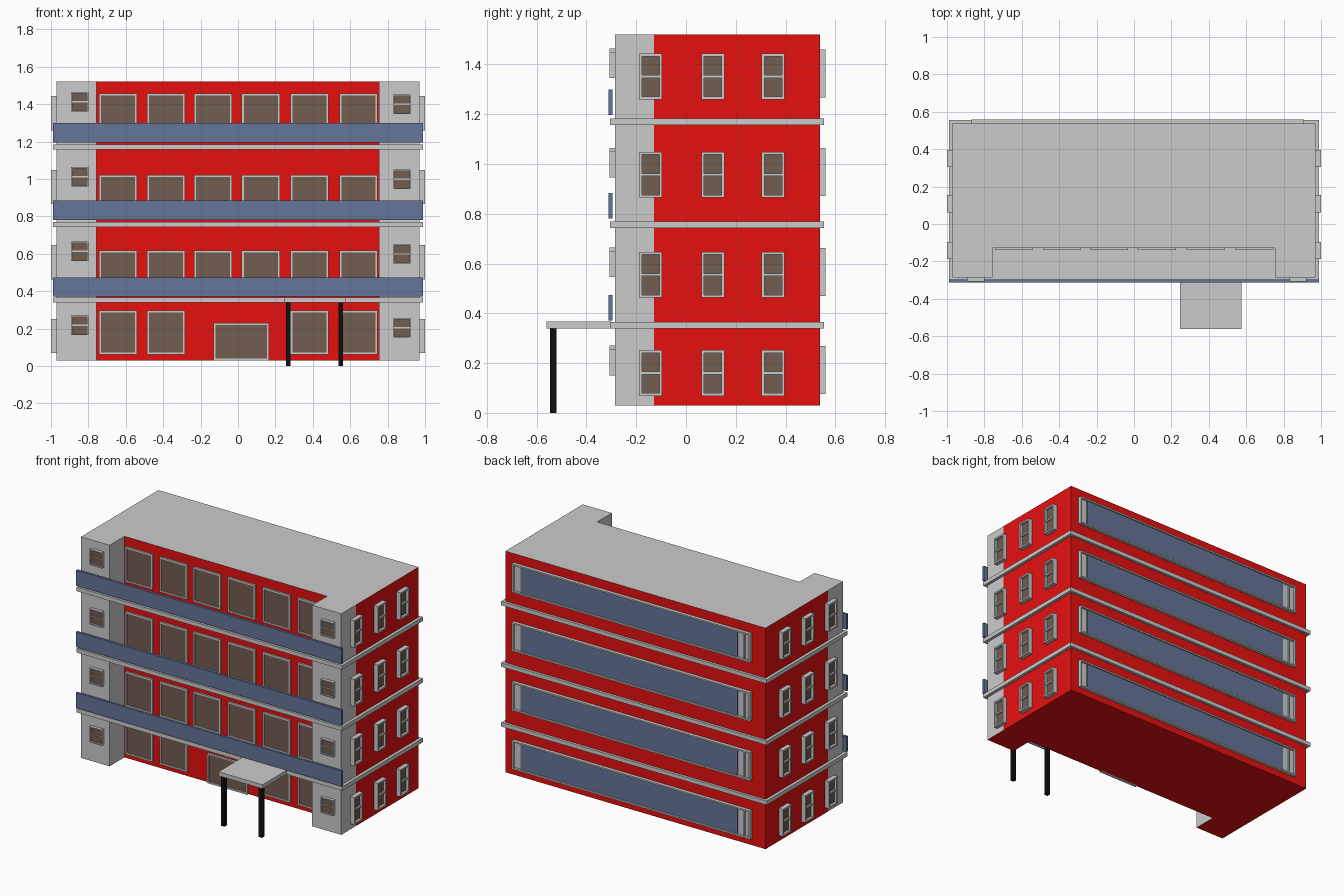
import bpy, bmesh
from mathutils import Matrix, Vector
from math import pi

if "Cube" in bpy.data.objects:
    bpy.data.objects.remove(bpy.data.objects["Cube"])


def material(name, rgb):
    m = bpy.data.materials.new(name)
    m.diffuse_color = (*rgb, 1)
    m.use_nodes = True
    m.node_tree.nodes["Principled BSDF"].inputs["Base Color"].default_value = m.diffuse_color
    return m


RED = material("red_wall", (0.8, 0.005, 0.005))
BLUE = material("blue_panel", (0.13, 0.18, 0.32))
BROWN = material("brown_glass", (0.17, 0.11, 0.08))
BLACK = material("black_post", (0.005, 0.005, 0.005))


def add_box(bm, x, y, z, slot=0):
    """Box from (min, max) ranges; returns its faces."""
    size = Vector((x[1] - x[0], y[1] - y[0], z[1] - z[0]))
    mid = Vector((sum(x), sum(y), sum(z))) / 2
    mat = Matrix.Translation(mid) @ Matrix.Diagonal((*size, 1))
    verts = bmesh.ops.create_cube(bm, size=1, matrix=mat)["verts"]
    faces = {f for v in verts for f in v.link_faces}
    for f in faces:
        f.material_index = slot
    return faces


def finish(bm, name, mats):
    me = bpy.data.meshes.new(name)
    bm.to_mesh(me)
    bm.free()
    for m in mats:
        me.materials.append(m)
    ob = bpy.data.objects.new(name, me)
    bpy.context.collection.objects.link(ob)
    return ob


def box(name, x, y, z, mat=None):
    bm = bmesh.new()
    add_box(bm, x, y, z)
    return finish(bm, name, [mat] if mat else [])


def window(name, pos, w, h, depth, angle=0, bar=True, t=0.011):
    """Framed window; pos is the bottom centre on the wall, facing -y before turning."""
    bm = bmesh.new()
    a, d = w / 2, (-depth, 0.01)
    add_box(bm, (-a, -a + t), d, (0, h))
    add_box(bm, (a - t, a), d, (0, h))
    add_box(bm, (-a + t, a - t), d, (0, t))
    add_box(bm, (-a + t, a - t), d, (h - t, h))
    if bar:
        add_box(bm, (-a + t, a - t), (-depth * 0.8, 0), (h / 2 - t / 2, h / 2 + t / 2))
    add_box(bm, (-a + t, a - t), (-depth * 0.45, 0.005), (t, h - t), 1)
    ob = finish(bm, name, [None, BROWN])
    ob.matrix_world = Matrix.Translation(pos) @ Matrix.Rotation(angle, 4, 'Z')
    return ob


X, BACK, WALL, FRONT = 0.97, 0.538, -0.128, -0.286
BASE, TOP = 0.03, 1.52

# main block: red walls, grey roof
bm = bmesh.new()
for f in add_box(bm, (-X, X), (WALL, BACK), (BASE, TOP), 1):
    if f.normal.z > 0.5 or f.calc_center_median().z > TOP - 0.01:
        f.material_index = 0
finish(bm, "main_block", [None, RED])

# grey front wings with red undersides
for side, x in (("left", (-X, -0.757)), ("right", (0.753, X))):
    bm = bmesh.new()
    for f in add_box(bm, x, (FRONT, WALL), (BASE, TOP)):
        if f.calc_center_median().z < BASE + 0.01:
            f.material_index = 1
    finish(bm, side + "_wing", [None, RED])

# floor slabs and balcony panels
for i, (z, p) in enumerate(((0.339, 0.371), (0.742, 0.781), (1.156, 1.196))):
    box(f"floor_slab_{i}", (-0.99, 0.99), (-0.305, 0.555), (z, z + 0.027))
    box(f"balcony_panel_{i}", (-0.99, 0.99), (-0.312, -0.296), (p, p + 0.103), BLUE)

# windows on the ends, wings and recessed front
front_x = (-0.641, -0.385, -0.134, 0.122, 0.382, 0.644)
side_z = (0.068, 0.463, 0.865, 1.26)
wing_z = (0.151, 0.546, 0.945, 1.346)
front_z = (0.06, 0.382, 0.785, 1.222)
for fl in range(4):
    for j, y in enumerate((-0.142, 0.108, 0.35)):
        window(f"right_window_{fl}_{j}", (X, y, side_z[fl]), 0.092, 0.184, 0.03, pi / 2)
        window(f"left_window_{fl}_{j}", (-X, y, side_z[fl]), 0.092, 0.184, 0.03, -pi / 2)
    window(f"wing_window_left_{fl}", (-0.846, FRONT, wing_z[fl] + 0.014), 0.093, 0.105, 0.021, t=0.007)
    window(f"wing_window_right_{fl}", (0.877, FRONT, wing_z[fl]), 0.093, 0.105, 0.021, t=0.007)
    for j, x in enumerate(front_x):
        if fl or j not in (2, 3):
            window(f"front_window_{fl}_{j}", (x, WALL, front_z[fl]), 0.204, 0.236, 0.012, bar=False)

    # long ribbon window on the back: frame, end lights and blue glazing
    z0, z1 = side_z[fl] + 0.007, side_z[fl] + 0.2
    x0, x1, t = -0.868, 0.908, 0.01
    bm = bmesh.new()
    y = (BACK - 0.01, 0.56)
    add_box(bm, (x0, x0 + t), y, (z0, z1))
    add_box(bm, (x1 - t, x1), y, (z0, z1))
    add_box(bm, (x0 + t, x1 - t), y, (z0, z0 + t))
    add_box(bm, (x0 + t, x1 - t), y, (z1 - t, z1))
    add_box(bm, (-0.825, -0.815), (BACK, 0.554), (z0 + t, z1 - t))
    add_box(bm, (x0 + t, x1 - t), (BACK - 0.01, 0.545), (z0 + t, z1 - t))
    add_box(bm, (-0.768, 0.848), (BACK, 0.551), (z0 + t, z1 - t), 1)
    finish(bm, f"back_ribbon_window_{fl}", [None, BLUE])

# entrance door
window("entrance_door", (0.018, WALL, BASE), 0.296, 0.2, 0.014, bar=False)

# entrance canopy on two posts
box("canopy", (0.247, 0.575), (-0.561, -0.3), (0.34, 0.367))
for i, x in enumerate((0.269, 0.549)):
    box(f"canopy_post_{i}", (x - 0.013, x + 0.013), (-0.546, -0.52), (0, 0.342), BLACK)
